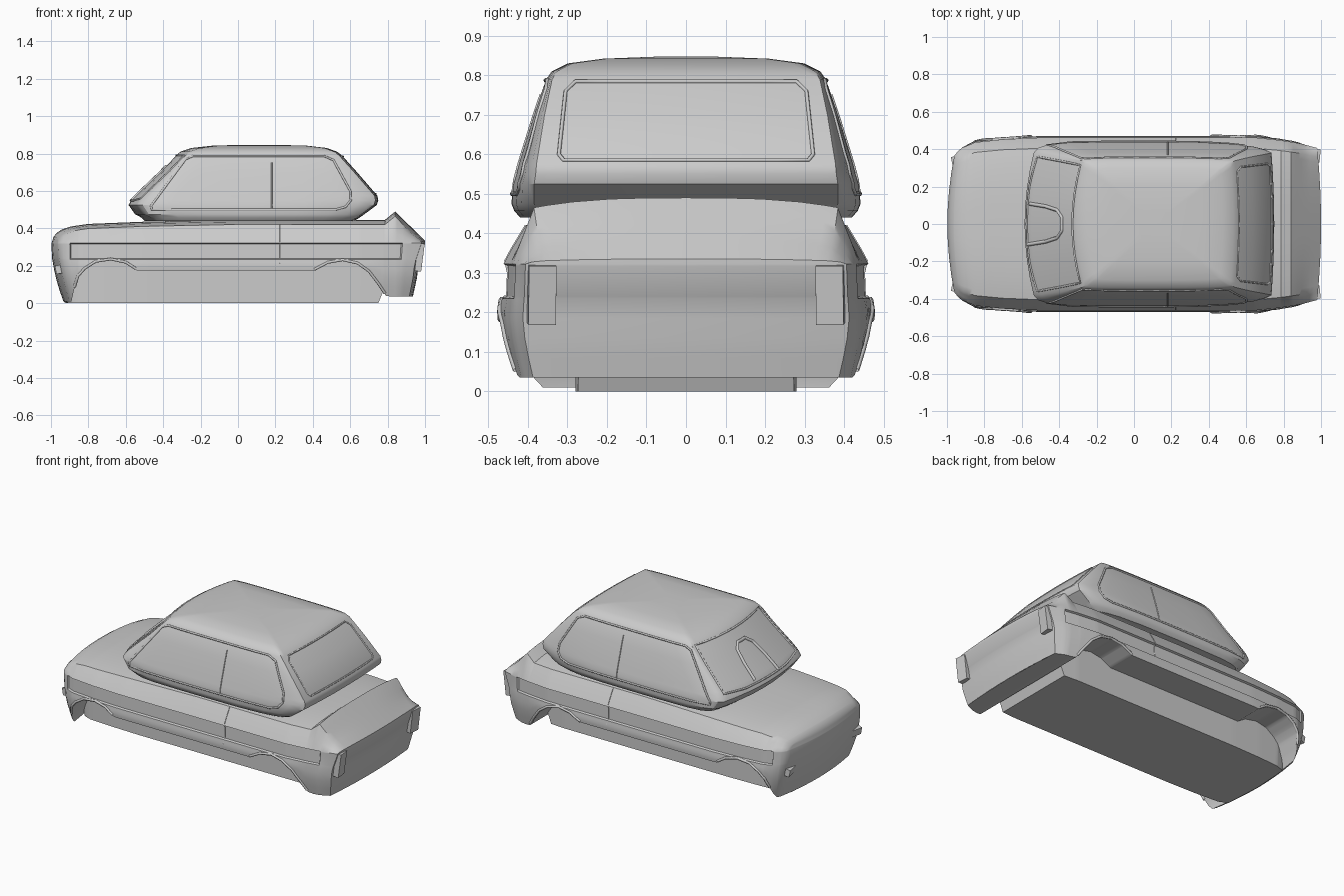
import bpy, bmesh, math
from mathutils import Vector
from mathutils.bvhtree import BVHTree

if "Cube" in bpy.data.objects:
    bpy.data.objects.remove(bpy.data.objects["Cube"])

grey = bpy.data.materials.new("body grey")
grey.diffuse_color = (0.6, 0.6, 0.6, 1)
grey.use_nodes = True
grey.node_tree.nodes["Principled BSDF"].inputs["Base Color"].default_value = grey.diffuse_color


def interp(tab, v):
    if v <= tab[0][0]:
        return tab[0][1]
    for (a, p), (b, q) in zip(tab, tab[1:]):
        if v <= b:
            return p + (q - p) * (v - a) / (b - a)
    return tab[-1][1]


def lerp(a, b, t):
    return a + (b - a) * t


def finish(bm, name, angle):
    """Weld, orient, link and shade a bmesh; return its ray tree."""
    bmesh.ops.remove_doubles(bm, verts=bm.verts, dist=0.0004)
    bmesh.ops.dissolve_degenerate(bm, edges=bm.edges, dist=0.0002)
    bmesh.ops.recalc_face_normals(bm, faces=bm.faces)
    me = bpy.data.meshes.new(name)
    bm.to_mesh(me)
    tree = BVHTree.FromBMesh(bm)
    bm.free()
    me.materials.append(grey)
    ob = bpy.data.objects.new(name, me)
    bpy.context.collection.objects.link(ob)
    bpy.ops.object.select_all(action='DESELECT')
    ob.select_set(True)
    bpy.context.view_layer.objects.active = ob
    bpy.ops.object.shade_smooth_by_angle(angle=math.radians(angle))
    return tree


def skin(bm, rows, closed=False):
    """Quads between successive rows of points."""
    vr = [[bm.verts.new(p) for p in r] for r in rows]
    for a, b in zip(vr, vr[1:]):
        n = len(a)
        for i in range(n if closed else n - 1):
            j = (i + 1) % n
            bm.faces.new((a[i], a[j], b[j], b[i]))
    return vr


# Lower body tables along the length: plan width, top line, arch line
WIDTH = [(-1, .79), (-.98, .845), (-.95, .885), (-.85, .945), (-.7, .98), (-.5, 1),
         (.65, 1), (.78, .97), (.9, .93), (1, .88)]
TOP = [(-1, .355), (-.98, .378), (-.95, .395), (-.9, .41), (-.8, .424), (-.5, .436),
       (0, .446), (.785, .445), (.84, .49), (1, .335)]
BOT = [(-1, .01), (-.98, .01), (-.9, .09), (-.86, .14), (-.82, .18), (-.76, .218),
       (-.68, .23), (-.6, .213), (-.54, .175), (.41, .175), (.48, .212), (.56, .226),
       (.64, .208), (.7, .165), (.75, .1), (.79, .04), (.82, .035), (1, .035)]
# Tables by height: side bulge, nose and tail profile
SIDE = [(0, .425), (.035, .44), (.12, .462), (.2, .471), (.234, .466)]
NOSE = [(0, -.93), (.1, -.965), (.2, -.988), (.28, -1), (.31, -1), (.36, -.985)]
TAIL = [(.035, .935), (.15, .96), (.22, .965), (.29, .998), (.32, 1)]
CROSS = (0, .25, .5, .75, .92, 1)


def place(u, y, z):
    x = u
    if u < -.85:
        x = lerp(-.85, interp(NOSE, z) + .045 * (y / .4) ** 2, (-.85 - u) / .15)
    elif u > .85:
        x = lerp(.85, interp(TAIL, z) - .02 * (y / .4) ** 2, (u - .85) / .15)
    return Vector((x, y, z))


def section(u):
    """Half section from roofline centre, down the side, under to the floor centre."""
    w, zc, zb = interp(WIDTH, u), interp(TOP, u), interp(BOT, u)
    z0 = 0 if -.985 < u < .77 else zb
    drop = min(.025, (zc - .32) * .3)
    g = .012 if -.92 < u < .88 else 0
    pts = [(.405 * s, zc - drop * s ** 3) for s in CROSS]
    pts += [(lerp(.405, .462, t), lerp(zc - drop, .326, t)) for t in (.3, .65)]
    pts += [(.462, .322), (.462 - g, .317), (.465 - g, .24), (.466, .235)]
    for t in (.25, .5, .75, 1):
        z = lerp(.234, zb, t)
        pts.append((interp(SIDE, z), z))
    pts += [(.28, zb), (.28, z0), (0, z0)]
    return [(y * w, z) for y, z in pts]


stations = {round(-1 + .025 * i, 3) for i in range(81)} | {-.925, -.915, .875, .885}
for tab in (WIDTH, TOP, BOT):
    stations |= {p[0] for p in tab}
bm = bmesh.new()
rows = []
for u in sorted(stations):
    h = section(u)
    rows.append([place(u, y, z) for y, z in h] +
                [place(u, -y, z) for y, z in h[-2:0:-1]])
skin(bm, rows, True)
# Nose and tail panels
for u in (-1, 1):
    h = section(u)
    cap = []
    for k, (y, z) in enumerate(h[5:16]):
        rise = h[0][1] - h[5][1] if k == 0 else 0
        cols = [-s for s in CROSS[:0:-1]] + list(CROSS)
        cap.append([place(u, y * s, z + rise * (1 - abs(s) ** 3)) for s in cols])
    skin(bm, cap)
body = finish(bm, "lower_body", 35)

# Cabin: rings of (z, front x, rear x, half width)
LEVELS = [(.44, -.5, .62, .42), (.457, -.515, .65, .435), (.475, -.55, .675, .442),
          (.525, -.585, .742, .438), (.55, -.572, .75, .43), (.575, -.548, .745, .424),
          (.7, -.415, .637, .385), (.79, -.33, .556, .354), (.81, -.308, .53, .34),
          (.83, -.25, .475, .3), (.842, -.14, .37, .21), (.847, .02, .2, .08)]
bm = bmesh.new()
rings = []
for z, xf, xr, hy in LEVELS:
    r = lerp(.87, .96, min(1, max(0, (z - .5) / .3)))
    k = min(1, hy / .34)
    fx, rx = xf + .05 * k, xr - .015 * k
    half = [(xf + .05 * k * s * s, r * hy * s) for s in (0, .25, .5, .75, .92, 1)]
    for t, e in ((.02, .45), (.06, .75), (.14, .93), (.3, 1), (.5, 1), (.7, .97),
                 (.85, .8), (.93, .55), (.98, .25)):
        half.append((lerp(fx, rx, t), hy * lerp(r, 1, e)))
    half += [(xr - .015 * k * s * s, r * hy * s) for s in (1, .92, .75, .5, .25, 0)]
    rings.append([Vector((x, y, z)) for x, y in half] +
                 [Vector((x, -y, z)) for x, y in half[-2:0:-1]])
vr = skin(bm, rings, True)
bm.faces.new(vr[0])
bm.faces.new(vr[-1])
cabin = finish(bm, "cabin", 30)


def bead(name, tree, pts, side, radius, closed=True):
    """Thin raised line projected on a surface; side is 'y', '-y', 'x' or '-x'."""
    sign = -1 if side[0] == '-' else 1
    if closed:
        pts = pts + pts[:1]
    out = []
    for a, b in zip(pts, pts[1:]):
        for i in range(8):
            p, z = lerp(a[0], b[0], i / 8), lerp(a[1], b[1], i / 8)
            o, d = ((p, 2 * sign, z), (0, -sign, 0)) if side[-1] == 'y' else \
                   ((2 * sign, p, z), (-sign, 0, 0))
            hit = tree.ray_cast(Vector(o), Vector(d))[0]
            if hit and abs(hit.y if side[-1] == 'y' else hit.x) > .28:
                out.append(hit)
    cu = bpy.data.curves.new(name, 'CURVE')
    cu.dimensions = '3D'
    cu.bevel_depth, cu.bevel_resolution = radius, 1
    sp = cu.splines.new('POLY')
    sp.points.add(len(out) - 1)
    for q, h in zip(sp.points, out):
        q.co = (*h, 1)
    sp.use_cyclic_u = closed
    cu.materials.append(grey)
    bpy.context.collection.objects.link(bpy.data.objects.new(name, cu))


# Side details on both flanks
SIDE_WIN = [(-.46, .5), (-.465, .52), (-.28, .77), (-.24, .787), (.46, .787), (.51, .765),
            (.6, .6), (.603, .55), (.575, .515), (.52, .5)]
arches = {"front": [p for p in BOT if -.99 < p[0] < -.5],
          "rear": [p for p in BOT if .4 < p[0] < .8]}
for tag, s in (("right", '-y'), ("left", 'y')):
    bead(f"side_window_frame_{tag}", cabin, SIDE_WIN, s, .006)
    bead(f"window_divider_{tag}", cabin, [(.18, .5), (.18, .787)], s, .004, False)
    bead(f"door_seam_{tag}", body, [(.225, .42), (.225, .18)], s, .003, False)
    for end, arch in arches.items():
        line = [(place(u, .41, z).x, z + .006) for u, z in arch]
        bead(f"{end}_arch_lip_{tag}", body, line, s, .008, False)

# Rear window, windscreen and arched insert on the windscreen
bead("rear_window_frame", cabin, [(-.31, .585), (-.322, .6), (-.305, .76), (-.28, .784),
     (.28, .784), (.305, .76), (.322, .6), (.31, .585)], 'x', .005)
bead("windscreen_frame", cabin, [(-.36, .56), (-.315, .79), (.315, .79), (.36, .56),
     (.2, .548), (-.2, .548)], '-x', .006)
bead("windscreen_insert", cabin, [(-.11, .55), (-.095, .64), (-.075, .7), (-.035, .73),
     (.035, .73), (.075, .7), (.095, .64), (.11, .55)], '-x', .01, False)


def lamp(name, loc, size, rot):
    bpy.ops.mesh.primitive_cube_add(size=1, location=loc, rotation=rot)
    ob = bpy.context.object
    ob.name = name
    ob.scale = size
    ob.data.materials.append(grey)
    m = ob.modifiers.new("bevel", 'BEVEL')
    m.width, m.segments = .004, 2


# Lamps
for tag, s in (("right", -1), ("left", 1)):
    lamp(f"tail_lamp_{tag}", (.968, s * .365, .245), (.035, .07, .15), (0, .13, -s * .1))
    lamp(f"front_lamp_{tag}", (-.952, s * .32, .18), (.03, .085, .045), (0, -.2, s * .2))
